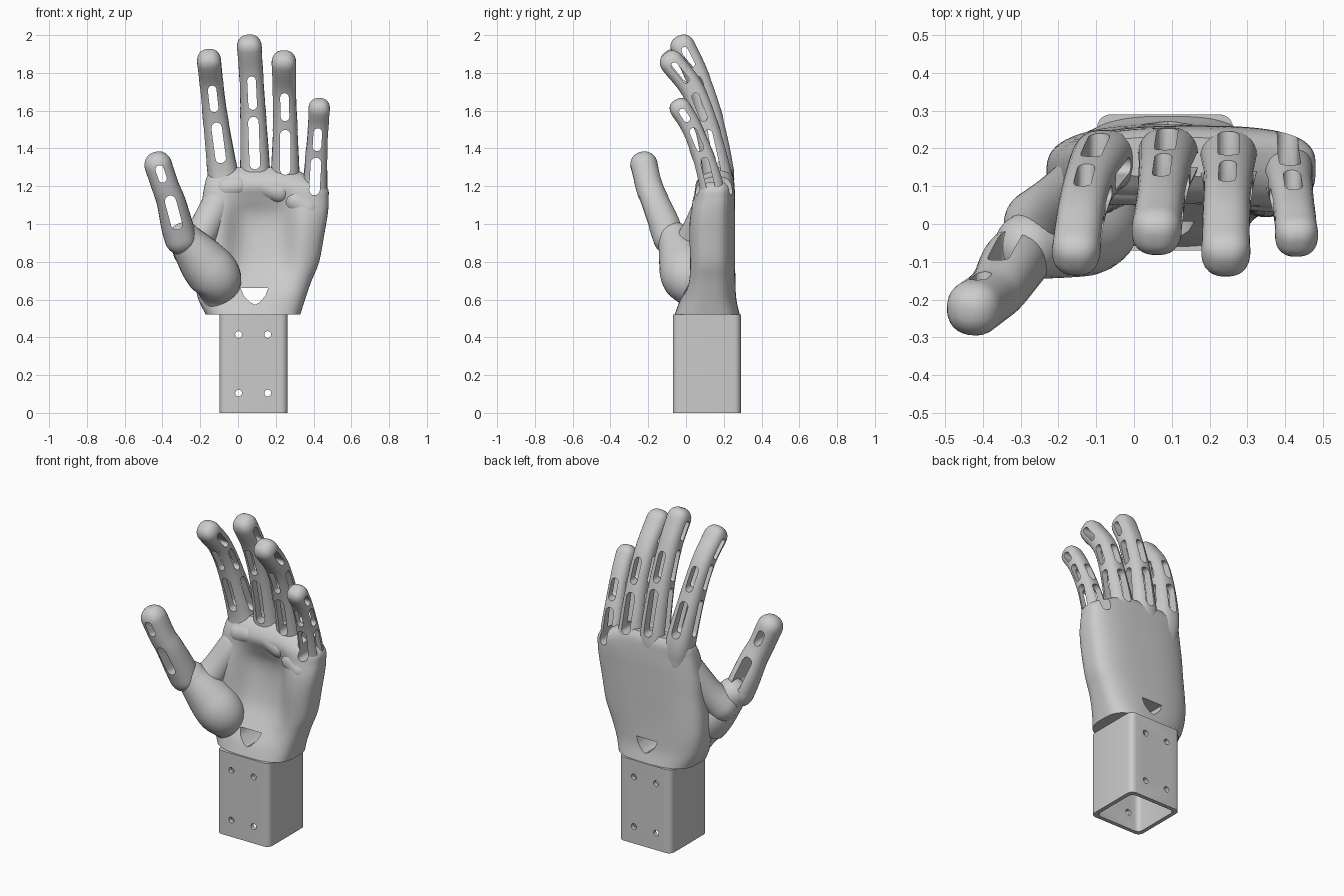
import bpy, bmesh
from math import sin, cos, pi, exp
from mathutils import Vector

if "Cube" in bpy.data.objects:
    bpy.data.objects.remove(bpy.data.objects["Cube"])

grey = bpy.data.materials.new("plastic_grey")
grey.use_nodes = True
grey.diffuse_color = (0.6, 0.6, 0.6, 1)
grey.node_tree.nodes["Principled BSDF"].inputs["Base Color"].default_value = (0.6, 0.6, 0.6, 1)

X, Y = Vector((1, 0, 0)), Vector((0, 1, 0))


def make(name, bm):
    bmesh.ops.recalc_face_normals(bm, faces=bm.faces)
    me = bpy.data.meshes.new(name)
    bm.to_mesh(me)
    bm.free()
    me.materials.append(grey)
    ob = bpy.data.objects.new(name, me)
    bpy.context.collection.objects.link(ob)
    return ob


def loft(bm, rings):
    """Skin closed rings of equal length and cap both ends."""
    rows = [[bm.verts.new(p) for p in r] for r in rings]
    n = len(rows[0])
    for a, b in zip(rows, rows[1:]):
        for i in range(n):
            j = (i + 1) % n
            bm.faces.new((a[i], a[j], b[j], b[i]))
    bm.faces.new(rows[0][::-1])
    bm.faces.new(rows[-1])


def spline(p, steps=6):
    """Catmull-Rom samples through points of any dimension."""
    p = [Vector(q) for q in p]
    e = [2 * p[0] - p[1]] + p + [2 * p[-1] - p[-2]]
    out = []
    for a, b, c, d in zip(e, e[1:], e[2:], e[3:]):
        for s in range(steps):
            t = s / steps
            out.append(0.5 * (2 * b + (c - a) * t + (2 * a - 5 * b + 4 * c - d) * t ** 2
                              + (3 * b - a - 3 * c + d) * t ** 3))
    return out + [p[-1]]


def power(v, e):
    return abs(v) ** e * (1 if v > 0 else -1)


def sweep(bm, pts, square=1.0, n=28):
    """Limb along a path with domed ends; square below 1 flattens the sides."""
    s = spline(pts)
    pos = [q.xyz for q in s]
    tan = [(pos[min(i + 1, len(s) - 1)] - pos[max(i - 1, 0)]).normalized() for i in range(len(s))]
    st = [(c, t, q[3]) for c, t, q in zip(pos, tan, s)]

    def cap(c, t, r, sign):
        angles = [k * pi / 16 for k in range(1, 8)]
        return [(c + t * sign * r * sin(a), t, r * cos(a) ** square) for a in angles]
    st = cap(*st[0], -1)[::-1] + st + cap(*st[-1], 1)
    rings = []
    for c, t, r in st:
        v = t.cross(X).normalized()
        u = v.cross(t)
        turns = [2 * pi * (k + .5) / n for k in range(n)]
        rings.append([c + r * (u * power(cos(a), square) + v * power(sin(a), square)) for a in turns])
    loft(bm, rings)


def prism(bm, poly, axis, depth):
    loft(bm, [[p - axis * depth for p in poly], [p + axis * depth for p in poly]])


def slot(bm, pts, z0, z1, width, axis):
    """Rounded slot through a limb between two heights."""
    s = spline(pts, 20)
    a, b = (min(s, key=lambda q: abs(q.z - z)).xyz for z in (z0, z1))
    t = (b - a).normalized()
    w = axis.cross(t).normalized()
    t = w.cross(axis).normalized()
    r = width / 2
    poly = []
    for c, sign in ((b - t * r, 1), (a + t * r, -1)):
        for k in range(9):
            f = k * pi / 8
            poly.append(c + sign * r * (w * cos(f) + t * sin(f)))
    prism(bm, poly, axis, .17)


def bake(ob, cutters, angle=0.6):
    """Apply the cuts, drop the cutters, and shade."""
    for c in cutters:
        m = ob.modifiers.new("cut", 'BOOLEAN')
        m.operation, m.object, m.solver = 'DIFFERENCE', c, 'EXACT'
    dg = bpy.context.evaluated_depsgraph_get()
    me = bpy.data.meshes.new_from_object(ob.evaluated_get(dg))
    ob.modifiers.clear()
    ob.data = me
    for c in cutters:
        bpy.data.objects.remove(c)
    bpy.ops.object.select_all(action='DESELECT')
    ob.select_set(True)
    bpy.context.view_layer.objects.active = ob
    bpy.ops.object.shade_smooth_by_angle(angle=angle)


# Limbs: path points (x, y, z, radius)
index = [(-.06, .16, 1.15, .085), (-.085, .163, 1.3, .08), (-.12, .1, 1.56, .067),
         (-.14, .025, 1.74, .063), (-.153, -.07, 1.86, .064)]
middle = [(.09, .165, 1.15, .085), (.09, .172, 1.3, .08), (.08, .122, 1.58, .069),
          (.07, .055, 1.79, .064), (.06, -.015, 1.935, .066)]
ring = [(.25, .165, 1.12, .08), (.25, .168, 1.25, .078), (.25, .11, 1.51, .066),
        (.245, .035, 1.71, .063), (.243, -.072, 1.852, .065)]
little = [(.385, .135, 1.0, .08), (.405, .14, 1.17, .069), (.415, .09, 1.36, .059),
          (.425, .025, 1.52, .055), (.43, -.028, 1.608, .057)]
thumb = [(-.305, -.09, .925, .084), (-.325, -.115, 1.0, .084), (-.355, -.165, 1.12, .076),
         (-.385, -.195, 1.2, .072), (-.422, -.222, 1.31, .073)]
thumb_heel = [(-.1, .06, .62, .095), (-.115, .01, .71, .135), (-.185, -.015, .8, .13), (-.28, -.06, .92, .09)]
thumb_web = [(-.25, -.0, .86, .095), (-.19, .055, .95, .085), (-.11, .125, 1.1, .085)]

# Palm: height, left x, right x, front y, back y, hollow depth
palm_rows = [(.52, -.17, .33, -.06, .285, 0), (.6, -.21, .355, -.03, .267, 0), (.7, -.23, .39, -.01, .262, .04),
             (.8, -.23, .43, 0, .26, .08), (.95, -.215, .458, 0, .26, .11), (1.05, -.205, .475, .01, .26, .1),
             (1.13, -.19, .48, .03, .26, .05), (1.2, -.178, .468, .045, .257, .01),
             (1.26, -.16, .36, .08, .25, 0), (1.3, -.11, .29, .125, .23, 0)]


def palm_ring(z, xl, xr, yf, yb, hollow):
    pts = []
    for k in range(64):
        a = 2 * pi * (k + .5) / 64
        corner = .65 if cos(a) > 0 else .8
        x = (xl + xr) / 2 + (xr - xl) / 2 * power(cos(a), corner)
        y = (yf + yb) / 2 + (yb - yf) / 2 * power(sin(a), .65)
        if sin(a) < 0:
            y += hollow * exp(-((x - .12) / .17) ** 4) * -sin(a)
        pts.append((x, y, z))
    return pts


# Fingers with front and side slots: near, middle and tip bones
palm_cut = bmesh.new()
fingers = [("index_finger", index, (1.32, 1.54), (1.59, 1.73), (1.76, 1.87)),
           ("middle_finger", middle, (1.29, 1.57), (1.61, 1.78), (1.83, 1.935)),
           ("ring_finger", ring, (1.26, 1.5), (1.54, 1.69), (1.75, 1.86)),
           ("little_finger", little, (1.15, 1.35), (1.385, 1.51), (1.54, 1.625))]
for name, path, near, mid, tip in fingers:
    body, front, side = bmesh.new(), bmesh.new(), bmesh.new()
    sweep(body, path, .8)
    slot(front, path, *near, .056, Y)
    slot(front, path, *mid, .046, Y)
    slot(side, path, *near, .045, X)
    slot(side, path, *mid, .04, X)
    slot(side, path, *tip, .036, X)
    slot(palm_cut, path, *near, .056, Y)
    bake(make(name, body), [make("front_cutter", front), make("side_cutter", side)])

# Thumb with two slots
body, front = bmesh.new(), bmesh.new()
sweep(body, thumb, .9)
slot(front, thumb, .97, 1.15, .06, Y)
slot(front, thumb, 1.22, 1.33, .045, Y)
bake(make("thumb", body), [make("thumb_cutter", front)])

# Fleshy base of the thumb, web towards the index finger, pads under the fingers
for name, path in (("thumb_heel", thumb_heel), ("thumb_web", thumb_web),
                   ("index_pad", [(-.06, .115, 1.19, .065), (0, .11, 1.2, .06)]),
                   ("ring_pad", [(.13, .115, 1.2, .06), (.22, .11, 1.17, .062)]),
                   ("little_pad", [(.31, .1, 1.12, .065), (.37, .1, 1.08, .07)])):
    body = bmesh.new()
    sweep(body, path)
    bake(make(name, body), [])

# Palm with a strap opening above the wrist
body = bmesh.new()
loft(body, [palm_ring(*row) for row in spline(palm_rows, 4)])
opening = [(.015, .66), (.16, .66), (.145, .62), (.115, .585), (.09, .572), (.065, .585), (.03, .62)]
prism(palm_cut, [Vector((x, .1, z)) for x, z in opening], Y, .4)
bake(make("palm", body), [make("palm_cutter", palm_cut)])


# Hollow square wrist tube with rounded corners and screw holes
def rounded_square(half, r, z):
    pts = []
    for q, (sx, sy) in enumerate(((1, 1), (-1, 1), (-1, -1), (1, -1))):
        for k in range(6):
            a = (q + k / 5) * pi / 2
            pts.append((.082 + sx * (half - r) + r * cos(a), .11 + sy * (half - r) + r * sin(a), z))
    return pts


bm = bmesh.new()
loops = [rounded_square(*s) for s in ((.18, .035, 0), (.18, .035, .52), (.155, .03, .52), (.155, .03, 0))]
rows = [[bm.verts.new(p) for p in r] for r in loops]
for a, b in zip(rows, rows[1:] + rows[:1]):
    for i in range(len(a)):
        j = (i + 1) % len(a)
        bm.faces.new((a[i], a[j], b[j], b[i]))
tube = make("wrist_tube", bm)
holes = bmesh.new()
for x in (.003, .157):
    for z in (.105, .415):
        circle = [Vector((x + .018 * cos(k * pi / 8), .11, z + .018 * sin(k * pi / 8))) for k in range(16)]
        prism(holes, circle, Y, .3)
bake(tube, [make("hole_cutter", holes)], 0.5)
